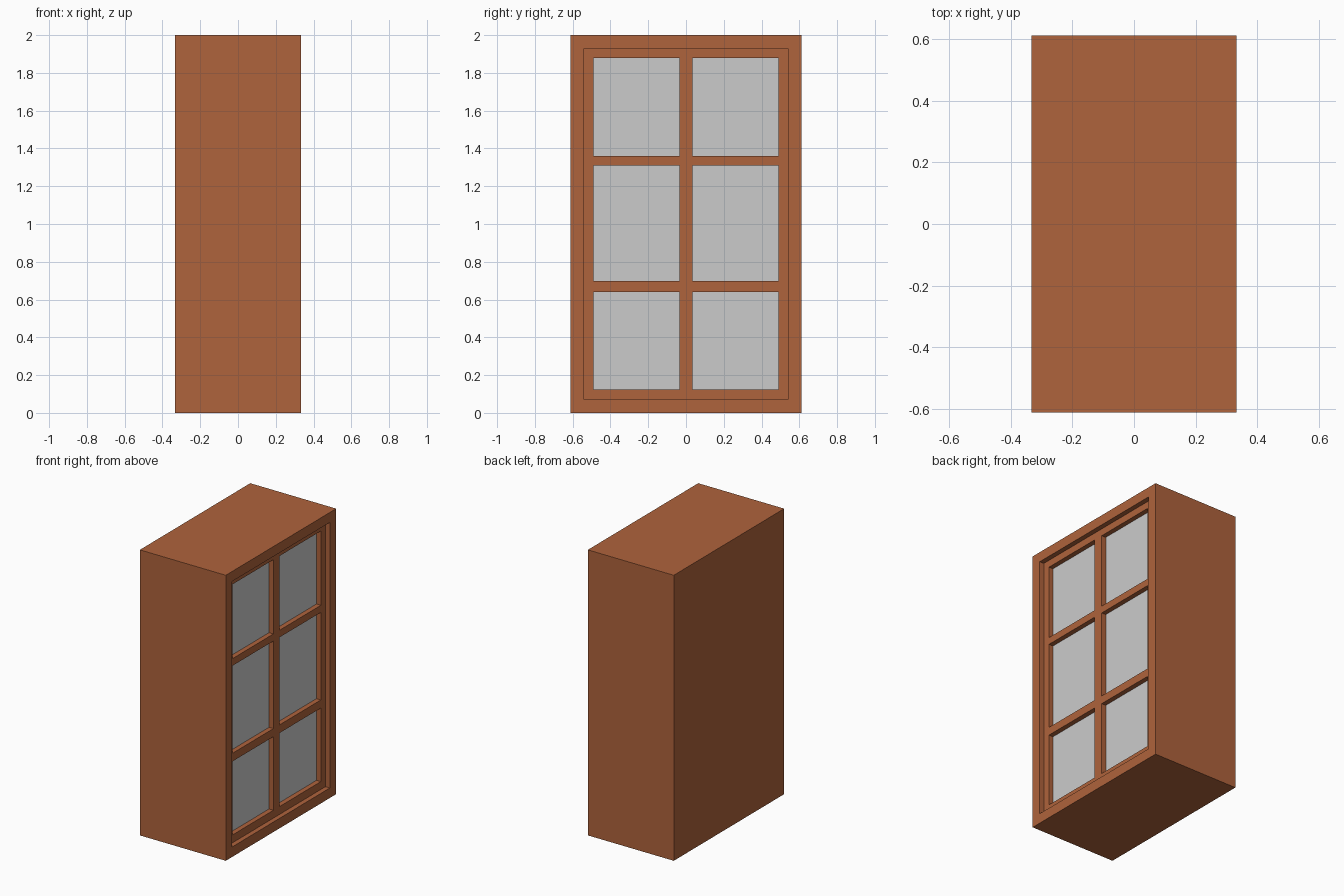
import bpy, bmesh
from mathutils import Matrix

if "Cube" in bpy.data.objects:
    bpy.data.objects.remove(bpy.data.objects["Cube"])

HX, HY, H = 0.333, 0.611, 2.0        # half depth, half width, height
RIM = 0.07                           # carcass wall thickness
SASH_X, GLASS_X = 0.299, 0.265       # front planes of door frame and glass

wood = bpy.data.materials.new("wood")
wood.diffuse_color = (0.428, 0.125, 0.0445, 1)
wood.use_nodes = True
wood.node_tree.nodes["Principled BSDF"].inputs["Base Color"].default_value = wood.diffuse_color


def finish(bm, name, mat=None):
    bmesh.ops.recalc_face_normals(bm, faces=bm.faces)
    me = bpy.data.meshes.new(name)
    bm.to_mesh(me)
    bm.free()
    ob = bpy.data.objects.new(name, me)
    bpy.context.collection.objects.link(ob)
    if mat:
        me.materials.append(mat)
    return ob


def box(bm, x0, x1, y0, y1, z0, z1):
    m = Matrix.Translation(((x0 + x1) / 2, (y0 + y1) / 2, (z0 + z1) / 2))
    m = m @ Matrix.Diagonal((x1 - x0, y1 - y0, z1 - z0, 1))
    return bmesh.ops.create_cube(bm, size=1, matrix=m)


# Carcass: a box hollowed out from its open +x side
bm = bmesh.new()
box(bm, -HX, HX, -HY, HY, 0, H)
bm.normal_update()
front = max(bm.faces, key=lambda f: f.normal.x)
bmesh.ops.inset_region(bm, faces=[front], thickness=RIM, use_even_offset=True)
ext = bmesh.ops.extrude_discrete_faces(bm, faces=[front])
bmesh.ops.translate(bm, verts=ext["faces"][0].verts, vec=(RIM - 2 * HX, 0, 0))
finish(bm, "cabinet_carcass", wood)

# Door frame: grid of cells with the six pane openings left out
ys = [-HY + RIM, -0.49, -0.035, 0.035, 0.49, HY - RIM]
zs = [RIM, 0.125, 0.64, 0.697, 1.31, 1.36, 1.88, H - RIM]
bm = bmesh.new()
grid = [[bm.verts.new((SASH_X, y, z)) for z in zs] for y in ys]
panes = []
for i in range(len(ys) - 1):
    for j in range(len(zs) - 1):
        if i % 2 and j % 2:
            panes.append((ys[i], ys[i + 1], zs[j], zs[j + 1]))
        else:
            bm.faces.new((grid[i][j], grid[i + 1][j],
                          grid[i + 1][j + 1], grid[i][j + 1]))
door = finish(bm, "door_frame", wood)
if door.data.polygons[0].normal.x < 0:
    door.data.flip_normals()
solid = door.modifiers.new("thickness", "SOLIDIFY")
solid.thickness = 0.06
solid.offset = -1

# Glass panes set back inside the openings
for n, (y0, y1, z0, z1) in enumerate(panes):
    bm = bmesh.new()
    box(bm, GLASS_X - 0.015, GLASS_X, y0, y1, z0, z1)
    finish(bm, f"glass_pane_{n + 1}")
